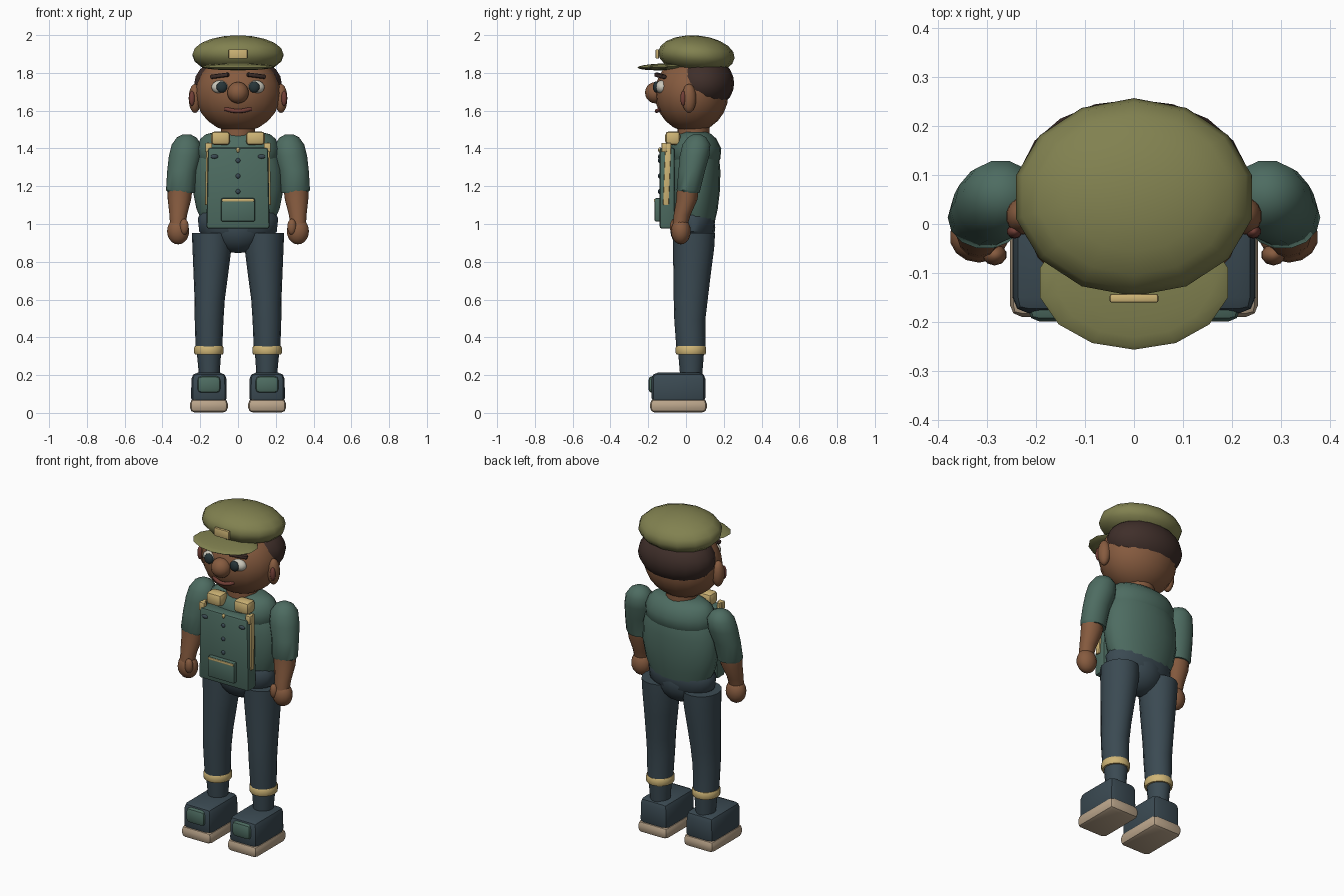
import bpy, bmesh, math
from mathutils import Matrix, Euler

cube = bpy.data.objects.get("Cube")
if cube:
    bpy.data.objects.remove(cube, do_unlink=True)


def material(name, r, g, b):
    m = bpy.data.materials.new(name)
    m.use_nodes = True
    m.diffuse_color = (r, g, b, 1)
    m.node_tree.nodes["Principled BSDF"].inputs["Base Color"].default_value = (r, g, b, 1)
    return m


olive = material("olive cloth", .22, .22, .08)
teal = material("teal cloth", .075, .15, .12)
navy = material("navy cloth", .043, .068, .085)
skin = material("brown skin", .24, .105, .05)
hair_brown = material("dark hair", .05, .028, .023)
yellow = material("pale yellow", .62, .46, .18)
beige = material("beige sole", .5, .38, .26)
red = material("red brown", .17, .05, .038)
white = material("eye white", .6, .58, .5)
dark = material("eye dark", .02, .035, .04)

parts = []


def finish(name, bm, mat):
    bmesh.ops.recalc_face_normals(bm, faces=bm.faces)
    mesh = bpy.data.meshes.new(name)
    bm.to_mesh(mesh)
    bm.free()
    mesh.materials.append(mat)
    ob = bpy.data.objects.new(name, mesh)
    bpy.context.collection.objects.link(ob)
    parts.append(ob)
    return ob


def place(bm, loc, rot):
    bm.transform(Matrix.Translation(loc) @ Euler(rot).to_matrix().to_4x4())


def ball(name, mat, loc, radii, rot=(0, 0, 0), seg=14, rings=10):
    bm = bmesh.new()
    bmesh.ops.create_uvsphere(bm, u_segments=seg, v_segments=rings, radius=1)
    bmesh.ops.scale(bm, vec=radii, verts=bm.verts)
    place(bm, loc, rot)
    return finish(name, bm, mat)


def box(name, mat, loc, size, bevel=.01, rot=(0, 0, 0), taper=1, segs=2):
    bm = bmesh.new()
    bmesh.ops.create_cube(bm, size=1)
    bmesh.ops.scale(bm, vec=size, verts=bm.verts)
    for v in bm.verts:
        if v.co.z > 0:
            v.co.x *= taper
    bmesh.ops.bevel(bm, geom=bm.edges[:], offset=bevel, segments=segs,
                    affect='EDGES', profile=.5)
    place(bm, loc, rot)
    return finish(name, bm, mat)


def loft(name, mat, rings, seg=16):
    """Skin horizontal ellipses given as (x, y, z, rx, ry)."""
    bm = bmesh.new()
    rows = []
    for x, y, z, rx, ry in rings:
        angles = [2 * math.pi * i / seg for i in range(seg)]
        rows.append([bm.verts.new((x + rx * math.cos(a), y + ry * math.sin(a), z))
                     for a in angles])
    for a, b in zip(rows, rows[1:]):
        for i in range(seg):
            j = (i + 1) % seg
            bm.faces.new((a[i], a[j], b[j], b[i]))
    bm.faces.new(rows[0])
    bm.faces.new(rows[-1])
    return finish(name, bm, mat)


# Head, hair and cap
ball("head", skin, (0, .03, 1.69), (.228, .195, .205), seg=18, rings=12)
ball("hair", hair_brown, (0, .085, 1.745), (.235, .17, .148), seg=18, rings=12)
ball("cap_crown", olive, (0, .055, 1.895), (.247, .203, .103), (-.08, 0, 0))
ball("cap_visor", olive, (0, -.12, 1.832), (.197, .137, .018), (.03, 0, 0))
box("cap_badge", yellow, (0, -.152, 1.9), (.1, .018, .05), .005)
ball("nose", skin, (0, -.16, 1.695), (.058, .057, .057))
loft("neck", skin, [(0, .04, 1.43, .09, .085), (0, .04, 1.55, .09, .085)])

# Mouth as a bent tube
curve = bpy.data.curves.new("mouth_path", 'CURVE')
curve.dimensions = '3D'
curve.bevel_depth = .011
curve.bevel_resolution = 2
curve.use_fill_caps = True
spline = curve.splines.new('POLY')
spline.points.add(6)
for i, p in enumerate(spline.points):
    t = i / 3 - 1
    p.co = (.068 * t, -.155 + .022 * t * t, 1.598 + .012 * t * t, 1)
mouth = bpy.data.objects.new("mouth", curve)
curve.materials.append(red)
bpy.context.collection.objects.link(mouth)

# Torso, yoke and hips
loft("torso", teal, [(0, .05, 1.0, .185, .1), (0, .05, 1.08, .22, .118),
                     (0, .05, 1.18, .24, .13), (0, .05, 1.28, .237, .132),
                     (0, .05, 1.36, .215, .125), (0, .05, 1.44, .17, .1)], 20)
loft("shirt_yoke", teal, [(0, .05, 1.32, .2, .115), (0, .05, 1.345, .215, .132),
                          (0, .05, 1.4, .218, .137), (0, .05, 1.45, .2, .112),
                          (0, .05, 1.475, .17, .085), (0, .05, 1.488, .12, .06)], 20)
loft("waistband", navy, [(0, .035, .93, .17, .09), (0, .035, .96, .205, .113),
                         (0, .035, 1.03, .213, .12), (0, .035, 1.06, .195, .11)], 20)
ball("pelvis", navy, (0, .035, .98), (.155, .12, .135))

# Chest panel with pocket, buttons and trim
box("chest_panel", teal, (0, -.1, 1.19), (.335, .08, .43), .014, taper=.95)
box("panel_pocket", teal, (0, -.15, 1.075), (.18, .034, .125), .01)
box("pocket_trim", yellow, (0, -.162, 1.126), (.17, .016, .014), .004)
for i in range(3):
    ball(f"button_{i + 1}", navy, (0, -.141, 1.172 + .082 * i), (.013, .008, .013), seg=10, rings=6)
ball("collar_button", yellow, (0, -.138, 1.392), (.01, .01, .014), seg=8, rings=6)

# Paired parts
for side, s in (("left", 1), ("right", -1)):
    ball(f"{side}_ear", skin, (s * .228, .016, 1.665), (.034, .038, .077))
    ball(f"{side}_inner_ear", red, (s * .244, -.015, 1.665), (.016, .015, .04), seg=10, rings=8)
    ball(f"{side}_eye", white, (s * .09, -.127, 1.725), (.052, .035, .036))
    ball(f"{side}_iris", dark, (s * .086, -.157, 1.725), (.029, .018, .03))
    box(f"{side}_eyebrow", hair_brown, (s * .097, -.136, 1.785), (.105, .03, .022), .008,
        (0, s * .12, s * .42))

    box(f"{side}_shoulder_pad", yellow, (s * .092, -.07, 1.454), (.1, .08, .074), .02)
    box(f"{side}_side_strap", yellow, (s * .162, -.1, 1.265), (.018, .03, .33), .004,
        (-.04, -s * .02, 0))
    box(f"{side}_strap_hook", yellow, (s * .155, -.115, 1.405), (.036, .03, .05), .006)
    ball(f"{side}_chest_tab", navy, (s * .125, -.139, 1.357), (.021, .01, .012), seg=10, rings=6)

    # Arm
    loft(f"{side}_sleeve", teal, [(s * .3, .015, 1.165, .07, .058), (s * .304, .013, 1.18, .077, .064),
                                  (s * .296, .03, 1.28, .079, .072), (s * .28, .045, 1.36, .086, .08),
                                  (s * .273, .055, 1.42, .078, .076), (s * .272, .058, 1.458, .052, .05),
                                  (s * .272, .058, 1.475, .02, .02)], 14)
    loft(f"{side}_forearm", skin, [(s * .318, -.03, 1.0, .042, .04), (s * .316, -.02, 1.05, .047, .045),
                                   (s * .31, .005, 1.13, .062, .056), (s * .307, .01, 1.19, .066, .058)], 12)
    ball(f"{side}_hand", skin, (s * .317, -.027, .962), (.06, .052, .07))
    ball(f"{side}_thumb", skin, (s * .285, -.063, .985), (.025, .022, .043), seg=10, rings=8)

    # Leg
    loft(f"{side}_trouser_leg", navy, [(s * .154, .026, .33, .07, .076), (s * .153, .02, .49, .076, .082),
                                       (s * .15, .025, .6, .08, .09), (s * .143, .033, .75, .093, .1),
                                       (s * .138, .04, .87, .103, .109), (s * .138, .042, .952, .106, .112)])
    loft(f"{side}_ankle", navy, [(s * .152, .027, .18, .053, .057), (s * .154, .027, .34, .066, .07)])
    loft(f"{side}_leg_band", yellow, [(s * .154, .026, .31, .074, .077), (s * .154, .026, .318, .078, .081),
                                      (s * .154, .026, .345, .078, .081), (s * .154, .026, .353, .074, .077)])

    # Shoe
    box(f"{side}_shoe", navy, (s * .154, -.04, .13), (.19, .285, .165), .032, taper=.97)
    box(f"{side}_sole", beige, (s * .154, -.04, .038), (.2, .3, .072), .025)
    box(f"{side}_toe_patch", teal, (s * .154, -.172, .15), (.126, .055, .092), .024)

# Smooth shading with sharp edges kept
bpy.ops.object.select_all(action='DESELECT')
for ob in parts:
    ob.select_set(True)
bpy.context.view_layer.objects.active = parts[0]
bpy.ops.object.shade_smooth_by_angle(angle=math.radians(40))
